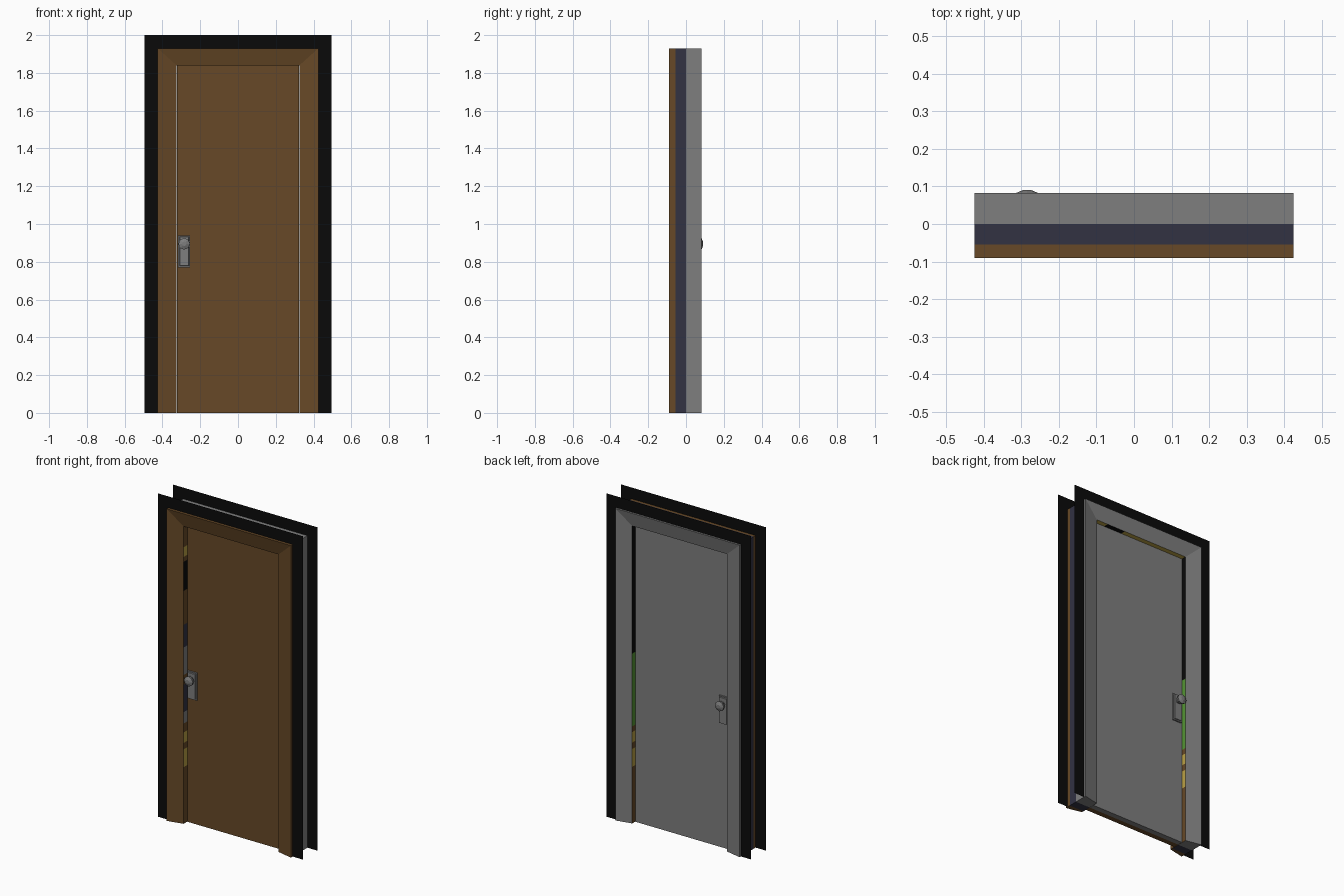
import bpy, bmesh, math
from mathutils import Vector

if "Cube" in bpy.data.objects:
    bpy.data.objects.remove(bpy.data.objects["Cube"])


def material(name, rgb):
    m = bpy.data.materials.new(name)
    m.diffuse_color = (*rgb, 1)
    m.use_nodes = True
    m.node_tree.nodes["Principled BSDF"].inputs["Base Color"].default_value = m.diffuse_color
    return m


MATS = [material("wood brown", (0.135, 0.066, 0.020)),
        material("steel gray", (0.21, 0.21, 0.21)),
        material("dark navy", (0.032, 0.032, 0.055)),
        material("black", (0.003, 0.003, 0.003)),
        material("mustard yellow", (0.50, 0.36, 0.06)),
        material("grass green", (0.09, 0.30, 0.035))]
BROWN, GRAY, NAVY, BLACK, YELLOW, GREEN = range(6)


def finish(name, bm, recalc=True):
    if recalc:
        bmesh.ops.recalc_face_normals(bm, faces=bm.faces)
    me = bpy.data.meshes.new(name)
    bm.to_mesh(me)
    bm.free()
    for m in MATS:
        me.materials.append(m)
    ob = bpy.data.objects.new(name, me)
    bpy.context.collection.objects.link(ob)
    return ob


def arch(u, y):
    """Four points of the mitred door outline at half width u."""
    top = 1.84 + (u - 0.325) * 0.9
    return [(-u, y, 0), (-u, y, top), (u, y, top), (u, y, 0)]


# colour bands of the reveal: (low z, high z, colour), brown elsewhere
LOW = [(0.35, 0.46, YELLOW), (0.50, 0.565, YELLOW)]
FRONT = LOW + [(0.62, 0.69, GRAY), (0.69, 0.86, NAVY), (0.92, 1.09, GRAY),
               (1.09, 1.23, NAVY), (1.44, 1.62, BLACK), (1.65, 1.71, YELLOW)]
BACK = LOW + [(0.60, 1.05, GREEN), (1.05, 1.84, BLACK)]


def reveal_colour(c):
    if c.z > 1.835:                       # underside of the lintel
        if c.y < 0:
            return BROWN
        return BLACK if 0.12 < c.x < 0.245 else YELLOW
    for lo, hi, col in (FRONT if c.y < 0 else BACK):
        if lo < c.z < hi:
            return col
    return BROWN


# door frame: one section swept around the opening with mitred corners
section = [(0.425, -0.09), (0.325, -0.068), (0.325, -0.055), (0.325, 0.0),
           (0.325, 0.062), (0.425, 0.083), (0.425, 0.0), (0.425, -0.055)]
seg_mat = [BROWN, None, None, None, GRAY, GRAY, NAVY, BROWN]
bm = bmesh.new()
rows = [[bm.verts.new(p) for p in arch(u, y)] for u, y in section]
reveal = []
for i, mat in enumerate(seg_mat):
    a, b = rows[i], rows[(i + 1) % 8]
    for k in range(3):
        f = bm.faces.new((a[k], a[k + 1], b[k + 1], b[k]))
        if mat is None:
            reveal.append(f)
        else:
            f.material_index = mat
for k in (0, 3):                          # feet of the frame
    for ids, mat in (((0, 1, 2, 7), BROWN), ((2, 3, 6, 7), NAVY), ((3, 4, 5, 6), GRAY)):
        bm.faces.new([rows[i][k] for i in ids]).material_index = mat
bmesh.ops.recalc_face_normals(bm, faces=bm.faces)


def on_reveal(f):
    c = f.calc_center_median()
    n = f.normal
    return abs(n.y) < 0.01 and abs(c.x) < 0.33 and c.z < 1.85 and (
        abs(abs(c.x) - 0.325) < 1e-3 or abs(c.z - 1.84) < 1e-3)


cuts = [((0, 0, z), (0, 0, 1)) for z in sorted({v for b in FRONT + BACK for v in b[:2]}) if z < 1.83]
cuts += [((x, 0, 0), (1, 0, 0)) for x in (0.12, 0.245)]
for co, no in cuts:
    faces = [f for f in bm.faces if on_reveal(f)]
    geom = faces + list({e for f in faces for e in f.edges}) + list({v for f in faces for v in f.verts})
    bmesh.ops.bisect_plane(bm, geom=geom, plane_co=co, plane_no=no)
for f in bm.faces:
    if on_reveal(f):
        f.material_index = reveal_colour(f.calc_center_median())
finish("door_frame", bm)

# door leaf: brown front half, gray back half
bm = bmesh.new()
bmesh.ops.create_cube(bm, size=1)
for v in bm.verts:
    v.co = Vector((v.co.x * 0.648, v.co.y * 0.066, (v.co.z + 0.5) * 1.839))
bmesh.ops.bisect_plane(bm, geom=bm.verts[:] + bm.edges[:] + bm.faces[:],
                       plane_co=(0, 0, 0), plane_no=(0, 1, 0))
for f in bm.faces:
    f.material_index = BROWN if f.calc_center_median().y < 0 else GRAY
finish("door_leaf", bm)

# thin black surrounds behind the front and back casings
for name, y in (("front_surround", -0.073), ("back_surround", 0.071)):
    bm = bmesh.new()
    inner = [bm.verts.new(p) for p in arch(0.422, y)]
    outer = [bm.verts.new(p) for p in ((-0.496, y, 0), (-0.496, y, 2), (0.496, y, 2), (0.496, y, 0))]
    for k in range(3):
        f = bm.faces.new((inner[k], inner[k + 1], outer[k + 1], outer[k]))
        f.material_index = BLACK
        f.normal_update()
        if f.normal.y * y < 0:
            f.normal_flip()
    finish(name, bm, recalc=False)


# lock plate and knob on each side (side = -1 front, 1 back)
def handle(prefix, side, tip):
    x0, face = -0.285, 0.033
    bm = bmesh.new()
    loops = []
    for w, h, d in ((0.032, 0.085, 0), (0.032, 0.085, 0.008), (0.025, 0.078, 0.008), (0.023, 0.076, 0.012)):
        loops.append([bm.verts.new((x0 + sx * w, side * (face + d), 0.855 + sz * h))
                      for sx, sz in ((-1, -1), (1, -1), (1, 1), (-1, 1))])
    for a, b in zip(loops, loops[1:]):
        for k in range(4):
            bm.faces.new((a[k], a[(k + 1) % 4], b[(k + 1) % 4], b[k]))
    bm.faces.new(loops[0])
    bm.faces.new(loops[-1])
    for f in bm.faces:
        f.material_index = GRAY
    finish(prefix + "_lock_plate", bm)

    bm = bmesh.new()
    rings = []
    for r, d in ((0.013, face + 0.01), (0.013, tip - 0.036), (0.026, tip - 0.026),
                 (0.031, tip - 0.008), (0.012, tip)):
        rings.append([bm.verts.new((x0 + r * math.cos(k * math.pi / 4), side * d,
                                    0.895 + r * math.sin(k * math.pi / 4))) for k in range(8)])
    for a, b in zip(rings, rings[1:]):
        for k in range(8):
            bm.faces.new((a[k], a[(k + 1) % 8], b[(k + 1) % 8], b[k]))
    bm.faces.new(rings[0])
    bm.faces.new(rings[-1])
    for f in bm.faces:
        f.material_index = GRAY
    finish(prefix + "_knob", bm)


handle("front", -1, 0.086)
handle("back", 1, 0.09)
